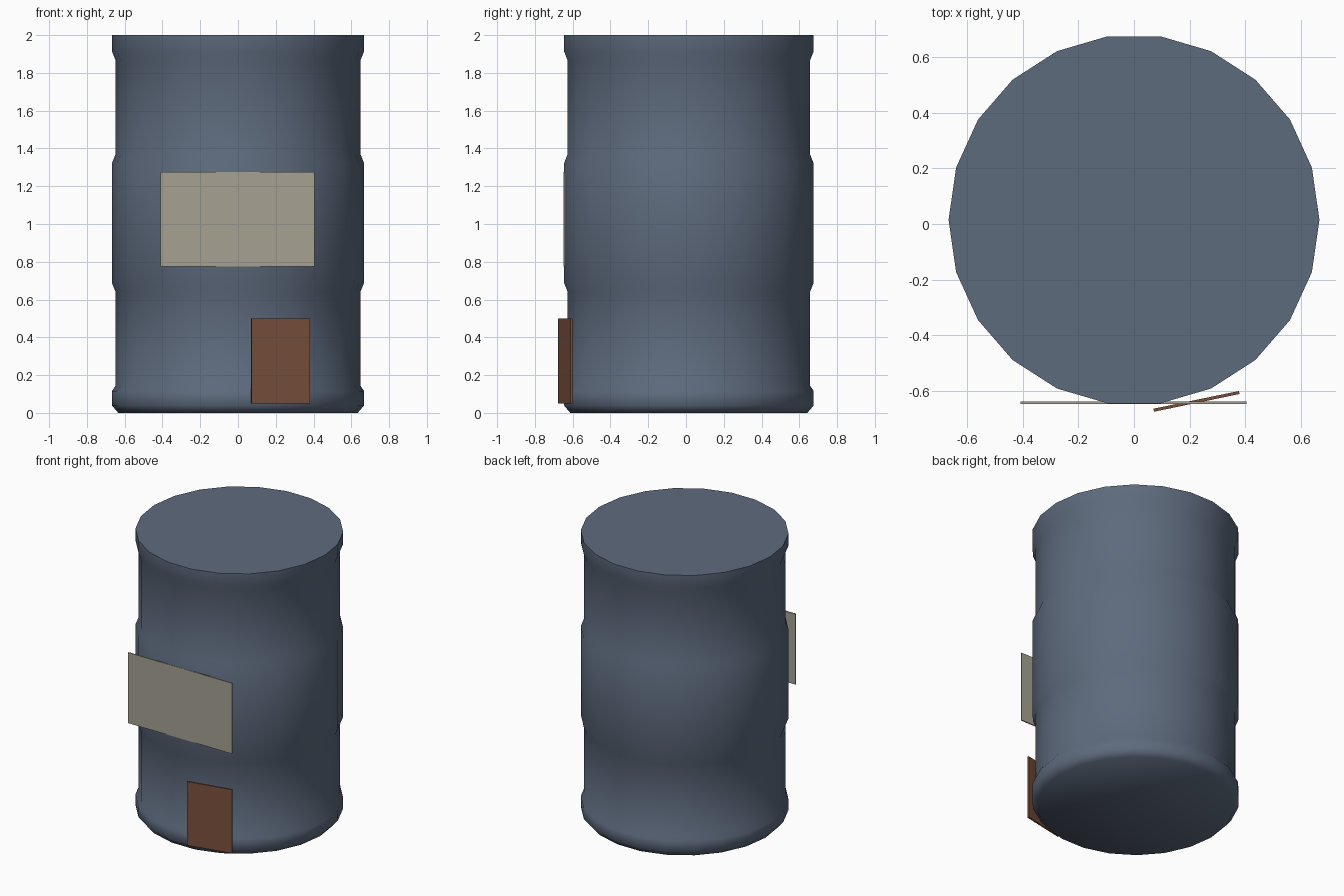
import bpy, bmesh, math

if "Cube" in bpy.data.objects:
    bpy.data.objects.remove(bpy.data.objects["Cube"])

SIDES = 22
CENTRE_Y = 0.015


def material(name, rgb):
    mat = bpy.data.materials.new(name)
    mat.diffuse_color = (*rgb, 1)
    mat.use_nodes = True
    mat.node_tree.nodes["Principled BSDF"].inputs["Base Color"].default_value = mat.diffuse_color
    return mat


def panel(name, loc, size, angle, mat):
    bpy.ops.mesh.primitive_cube_add(size=1, location=loc, rotation=(0, 0, math.radians(angle)))
    obj = bpy.context.object
    obj.name = name
    obj.scale = size
    bpy.ops.object.transform_apply(location=False, rotation=False, scale=True)
    obj.data.materials.append(mat)
    return obj


# Barrel: ribbed profile (radius, height) spun round, closed with fan caps
WIDE, NARROW = 0.668, 0.648
profile = [(0.634, 0), (WIDE, 0.04), (WIDE, 0.115), (NARROW, 0.145),
           (NARROW, 0.64), (WIDE, 0.69), (WIDE, 1.32), (NARROW, 1.37),
           (NARROW, 1.865), (WIDE, 1.915), (WIDE, 2)]
bm = bmesh.new()
rings = []
for r, z in profile:
    rings.append([bm.verts.new((r * math.cos(math.tau * i / SIDES),
                                r * math.sin(math.tau * i / SIDES), z))
                  for i in range(SIDES)])
bottom = bm.verts.new((0, 0, 0))
top = bm.verts.new((0, 0, 2))
for i in range(SIDES):
    j = (i + 1) % SIDES
    for a, b in zip(rings, rings[1:]):
        bm.faces.new((a[i], a[j], b[j], b[i]))
    bm.faces.new((rings[0][j], rings[0][i], bottom))
    bm.faces.new((rings[-1][i], rings[-1][j], top))
mesh = bpy.data.meshes.new("barrel")
bm.to_mesh(mesh)
bm.free()
barrel = bpy.data.objects.new("barrel", mesh)
barrel.location.y = CENTRE_Y
bpy.context.collection.objects.link(barrel)
mesh.materials.append(material("blue_steel", (0.11, 0.145, 0.205)))
bpy.context.view_layer.objects.active = barrel
barrel.select_set(True)
bpy.ops.object.shade_smooth_by_angle(angle=math.radians(50))

# Large label plate lying against the front
panel("label_plate", (-0.002, -0.644, 1.026), (0.815, 0.008, 0.5), 0,
      material("beige", (0.38, 0.36, 0.29)))

# Small tag low on the front, turned slightly
panel("small_tag", (0.225, -0.639, 0.275), (0.315, 0.011, 0.452), 11.7,
      material("rust_brown", (0.19, 0.08, 0.045)))
